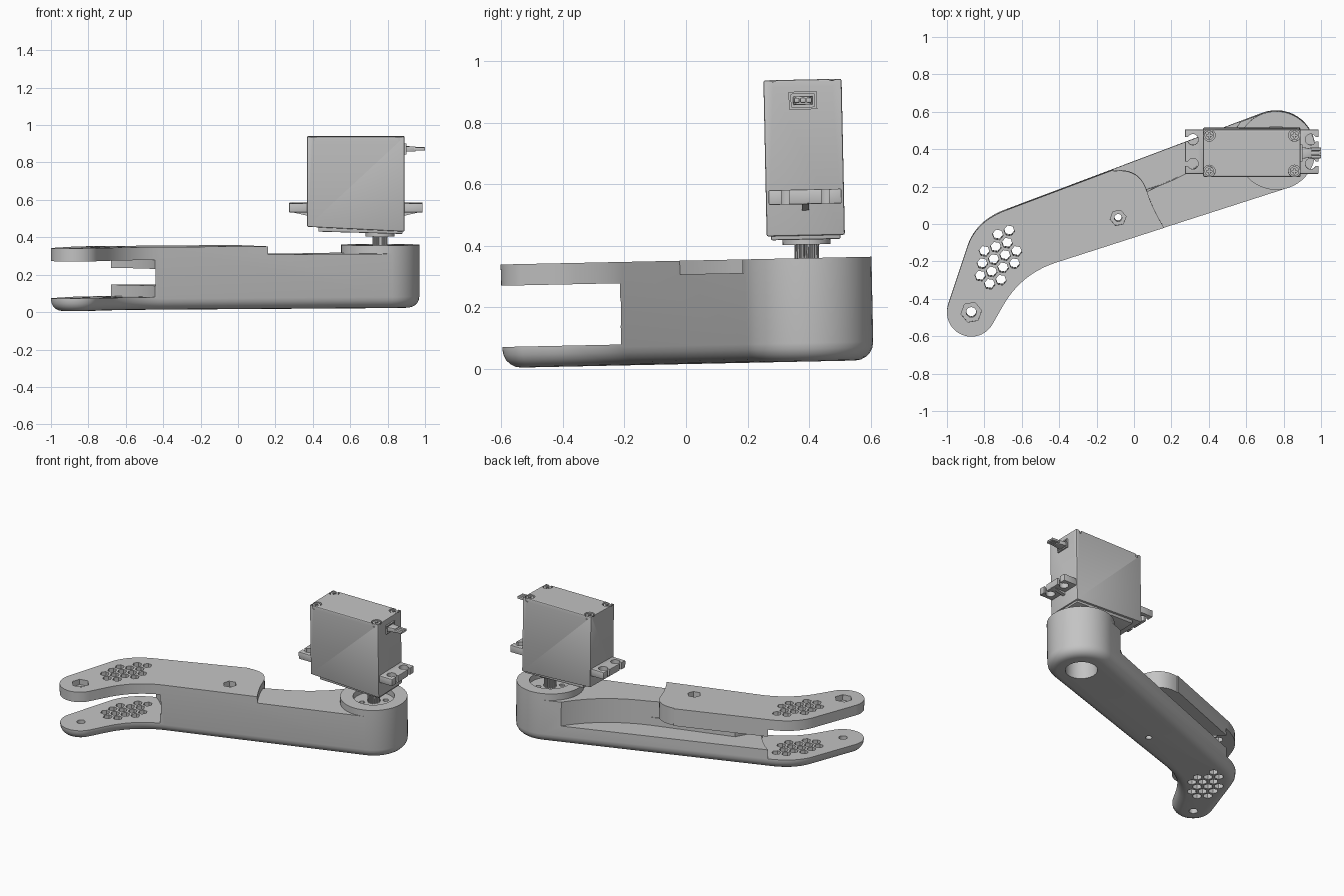
import bpy, bmesh, math
from mathutils import Vector

old = bpy.data.objects.get("Cube")
if old:
    bpy.data.objects.remove(old, do_unlink=True)

grey = bpy.data.materials.new("light_grey")
grey.use_nodes = True
colour = (0.55, 0.55, 0.55, 1)
grey.diffuse_color = colour
grey.node_tree.nodes["Principled BSDF"].inputs["Base Color"].default_value = colour

TILT = 0.021          # the whole assembly leans slightly about x
HUB, TIP, BOLT = (0.76, 0.4), (-0.87, -0.465), (-0.085, 0.04)
TOP, ABOVE, BELOW = 0.352, 0.5, -0.1


def arc(centre, r, start, end, steps=24):
    angles = [math.radians(start + (end - start) * i / steps) for i in range(steps + 1)]
    return [(centre[0] + r * math.cos(a), centre[1] + r * math.sin(a)) for a in angles]


def ring(centre, r, sides=32, turn=0):
    return arc(centre, r, turn, turn + 360, sides)[:-1]


def bend(a, corner, b, steps=12):
    a, c, b = Vector(a), Vector(corner), Vector(b)
    return [tuple(a * (1 - t) ** 2 + c * 2 * t * (1 - t) + b * t * t)
            for t in (i / steps for i in range(steps + 1))]


def rect(x0, x1, y0, y1):
    return [(x0, y0), (x1, y0), (x1, y1), (x0, y1)]


def solid(name, prisms, bevel_bottom=0.0, bevel_all=0.0):
    """One mesh made of upright prisms, each (outline, low z, high z)."""
    bm = bmesh.new()
    for outline, low, high in prisms:
        bottom = [bm.verts.new((x, y, low)) for x, y in outline]
        top = [bm.verts.new((x, y, high)) for x, y in outline]
        bm.faces.new(bottom)
        bm.faces.new(top)
        for i in range(len(outline)):
            j = (i + 1) % len(outline)
            bm.faces.new((bottom[i], bottom[j], top[j], top[i]))
    bmesh.ops.recalc_face_normals(bm, faces=bm.faces)
    if bevel_bottom:
        low = min(v.co.z for v in bm.verts)
        edges = [e for e in bm.edges if all(v.co.z < low + 1e-5 for v in e.verts)]
        bmesh.ops.bevel(bm, geom=edges, offset=bevel_bottom, segments=5, profile=0.5, affect='EDGES')
    if bevel_all:
        bmesh.ops.bevel(bm, geom=bm.edges[:], offset=bevel_all, segments=2, profile=0.5, affect='EDGES')
    mesh = bpy.data.meshes.new(name)
    bm.to_mesh(mesh)
    bm.free()
    obj = bpy.data.objects.new(name, mesh)
    bpy.context.collection.objects.link(obj)
    mesh.materials.append(grey)
    return obj


def cut(obj, prisms):
    cutter = solid("cutter", prisms)
    cutter.hide_render = True
    mod = obj.modifiers.new("cut", 'BOOLEAN')
    mod.operation, mod.solver, mod.object = 'DIFFERENCE', 'EXACT', cutter
    bpy.context.view_layer.objects.active = obj
    bpy.ops.object.modifier_apply(modifier=mod.name)
    bpy.data.objects.remove(cutter, do_unlink=True)


def finish(obj):
    bpy.ops.object.select_all(action='DESELECT')
    obj.select_set(True)
    bpy.context.view_layer.objects.active = obj
    bpy.ops.object.shade_smooth_by_angle(angle=math.radians(30))
    obj.rotation_euler.x = TILT


# Arm: one bent outline, rounded underneath, then carved
outline = (arc(HUB, 0.21, -72, 110.6)
           + bend((-0.70, 0.075), (-0.855, 0.012), (-0.895, -0.13))
           + arc(TIP, 0.13, 162, 330)
           + bend((-0.70, -0.43), (-0.606, -0.262), (-0.42, -0.2)))
arm = solid("arm", [(outline, 0.016, TOP)], bevel_bottom=0.06)

# Fork gap at the bent end
fork = bend((-0.44, -0.22), (-0.52, -0.03), (-0.69, 0.09))
cut(arm, [(fork + [(-0.8, 0.5), (-1.3, 0.5), (-1.3, -0.8), (-0.44, -0.8)], 0.084, 0.283)])

# Cavity open to the back, leaving the front wall
wall = bend((0.64, 0.7), (0.5, 0.32), (0.07, 0.19))
cut(arm, [(wall + [(-0.4, 0.04), (-0.44, -0.04), (-0.44, -0.3), (-1.2, -0.3), (-1.2, 0.7)],
           0.145, 0.235)])
plate_end = bend((-0.11, 0.29), (0.03, 0.31), (0.07, 0.18))
cut(arm, [(wall[:-1] + plate_end[::-1] + [(-0.15, 0.7)], 0.2, ABOVE)])

# Lowered top between the upper plate and the hub
cut(arm, [(plate_end + bend((0.08, 0.15), (0.11, 0.07), (0.165, -0.02))
           + [(0.17, -0.3), (0.83, -0.1)] + arc(HUB, 0.21, -72, -249.4)
           + [(0.6, 0.9), (-0.15, 0.7)], 0.308, ABOVE)])

# Honeycomb holes through both plates
rows = {2: (0, 1), 1: (-1, 0, 1), 0: (-1, 0, 1, 2), -1: (-1, 0, 1, 2), -2: (0, 1)}
cells = [(-0.75 + 0.061 * i + 0.011 * j, -0.182 + 0.022 * i + 0.066 * j)
         for j, row in rows.items() for i in row]
cut(arm, [(ring(c, 0.029, 6, 50), BELOW, ABOVE) for c in cells])

# Bolt holes with nut pockets
cut(arm, [(ring(TIP, 0.027, 20), BELOW, ABOVE), (ring(BOLT, 0.02, 20), BELOW, ABOVE)])
cut(arm, [(ring(TIP, 0.056, 6, 10), 0.315, ABOVE), (ring(BOLT, 0.043, 6, 10), 0.315, ABOVE)])

# Hub: horn recess, screw holes and the wide bore underneath
cut(arm, [(ring(HUB, 0.13), 0.315, ABOVE), (ring(HUB, 0.1), BELOW, 0.27)])
cut(arm, [(ring(c, 0.018, 12), 0.2, 0.4) for c in ring(HUB, 0.075, 4, 45)])
finish(arm)

# Motor case with a sloping underside and pockets for the corner screws
case = solid("motor_case", [(rect(0.37, 0.89, 0.271, 0.525), 0.45, 0.932)], bevel_all=0.006)
for v in case.data.vertices:
    if v.co.z < 0.5 and v.co.x > 0.6:
        v.co.z -= 0.025
corners = [(x, y) for x in (0.402, 0.858) for y in (0.302, 0.494)]
cut(case, [(ring(c, 0.032, 20), 0.908, 1.0) for c in corners])
finish(case)

for i, c in enumerate(corners):
    screw = solid(f"case_screw_{i + 1}", [(ring(c, 0.025, 20), 0.9, 0.928)])
    cut(screw, [(rect(c[0] - 0.014, c[0] + 0.014, c[1] - 0.004, c[1] + 0.004), 0.918, 1.0)])
    cut(screw, [(rect(c[0] - 0.004, c[0] + 0.004, c[1] - 0.014, c[1] + 0.014), 0.918, 1.0)])
    finish(screw)

# Gear cover, collar and output shaft
cover = solid("gear_cover", [(rect(0.43, 0.88, 0.285, 0.511), 0.412, 0.46)], bevel_all=0.005)
for v in cover.data.vertices:
    if v.co.z < 0.43 and v.co.x < 0.6:
        v.co.z += 0.012
finish(cover)
finish(solid("shaft_collar", [(ring(HUB, 0.078), 0.396, 0.42)]))
teeth = [p for k in range(20) for p in
         (arc(HUB, 0.04, k * 18, k * 18 + 6, 1) + arc(HUB, 0.034, k * 18 + 9, k * 18 + 15, 1))]
finish(solid("output_shaft", [(teeth, 0.315, 0.4)]))

# Mounting ears with open slots and a rib under each
for name, inner, outer, hole in (("right", 0.38, 0.273, 0.315), ("left", 0.88, 0.987, 0.945)):
    ear = solid(f"{name}_mounting_ear",
                [(rect(min(inner, outer), max(inner, outer), 0.28, 0.517), 0.527, 0.575)],
                bevel_all=0.004)
    slots = [0.334, 0.464]
    cut(ear, [(ring((hole, y), 0.029, 24), 0.4, 0.7) for y in slots])
    end = outer + (outer - hole)
    cut(ear, [(rect(min(hole, end), max(hole, end), y - 0.012, y + 0.012), 0.4, 0.7)
              for y in slots])
    finish(ear)
    rib = solid(f"{name}_ear_rib",
                [(rect(min(inner, outer), max(inner, outer), 0.388, 0.41), 0.505, 0.535)])
    for v in rib.data.vertices:
        if v.co.z < 0.52 and abs(v.co.x - outer) < 0.01:
            v.co.z = 0.53
    finish(rib)

# Cable socket, plug and three leads
socket = solid("cable_socket", [(rect(0.88, 0.9, 0.352, 0.444), 0.835, 0.893)])
cut(socket, [(rect(0.894, 0.95, 0.36, 0.436), 0.843, 0.885)])
finish(socket)
finish(solid("cable_plug", [([(0.885, 0.365), (0.95, 0.375), (0.95, 0.421), (0.885, 0.431)],
                             0.85, 0.878)], bevel_all=0.003))
for i in range(3):
    y = 0.398 + (i - 1) * 0.02
    finish(solid(f"cable_lead_{i + 1}", [(rect(0.94, 1.0, y - 0.009, y + 0.009), 0.856, 0.873)],
                 bevel_all=0.004))
